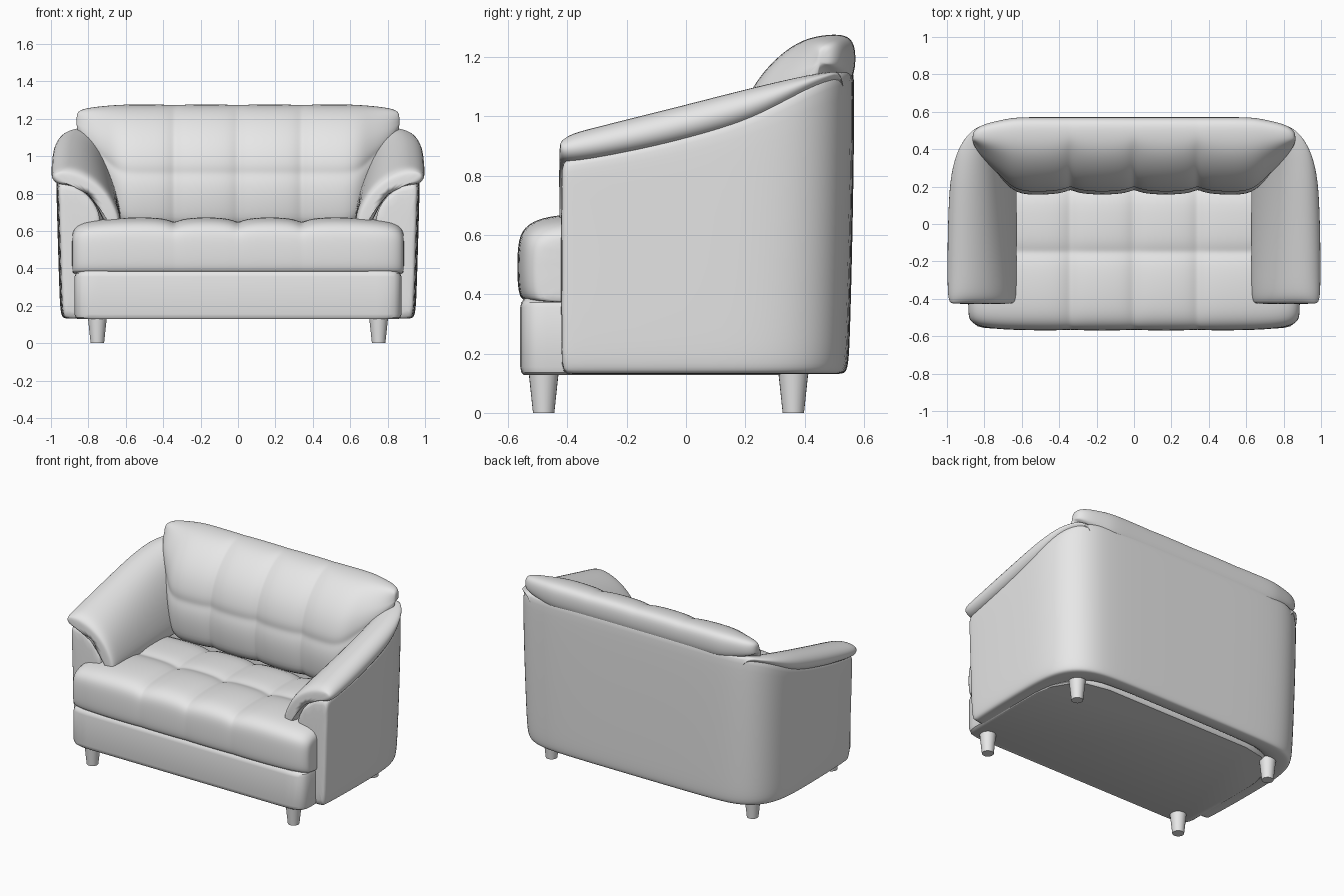
import bpy, bmesh
from mathutils import Vector

cube = bpy.data.objects.get("Cube")
if cube:
    bpy.data.objects.remove(cube, do_unlink=True)

leather = bpy.data.materials.new("grey_leather")
leather.use_nodes = True
GREY = (0.8, 0.8, 0.8, 1)
leather.diffuse_color = GREY
leather.node_tree.nodes["Principled BSDF"].inputs["Base Color"].default_value = GREY


def loft(name, rings, levels=2):
    """Skin closed rings into one capped solid, optionally subdivided."""
    bm = bmesh.new()
    loops = [[bm.verts.new(p) for p in ring] for ring in rings]
    for a, b in zip(loops, loops[1:]):
        for i in range(len(a)):
            j = (i + 1) % len(a)
            bm.faces.new((a[i], a[j], b[j], b[i]))
    bm.faces.new(loops[0])
    bm.faces.new(loops[-1])
    bmesh.ops.recalc_face_normals(bm, faces=bm.faces)
    mesh = bpy.data.meshes.new(name)
    bm.to_mesh(mesh)
    bm.free()
    obj = bpy.data.objects.new(name, mesh)
    bpy.context.collection.objects.link(obj)
    finish(obj, levels)


def finish(obj, levels=0):
    obj.data.materials.append(leather)
    if levels:
        obj.data.polygons.foreach_set("use_smooth", [True] * len(obj.data.polygons))
        sub = obj.modifiers.new("Subdivision", "SUBSURF")
        sub.levels = sub.render_levels = levels
    else:
        bpy.ops.object.select_all(action="DESELECT")
        obj.select_set(True)
        bpy.context.view_layer.objects.active = obj
        bpy.ops.object.shade_smooth_by_angle(angle=0.6)


def interp(table, v):
    """Piecewise linear lookup in a list of (key, value)."""
    for (a, p), (b, q) in zip(table, table[1:]):
        if v <= b:
            return p + (q - p) * max(0, v - a) / (b - a)
    return table[-1][1]


# Rise of the arm crest, and height of the seam under the arm, front to back
RISE = [(-0.43, -0.05), (-0.38, -0.02), (-0.3, -0.005), (0, 0.07),
        (0.2, 0.122), (0.4, 0.168), (0.57, 0.19)]
SEAM = [(-0.43, 0.835), (-0.2, 0.872), (0, 0.915), (0.2, 0.975),
        (0.35, 1.05), (0.46, 1.12), (0.57, 1.145)]

# Outer shell: a thick wall running round the sides and back
half = [(0.955, -0.422), (0.963, -0.41), (0.972, -0.2), (0.975, 0.1), (0.97, 0.27),
        (0.942, 0.4), (0.875, 0.495), (0.775, 0.547), (0.64, 0.566), (0.3, 0.569)]
plan = half + [(0, 0.569)] + [(-x, y) for x, y in reversed(half)]
rings = []
for x, y in plan:
    outer = Vector((x, y, 0))
    inner = Vector((x * 0.76, -0.42 + (y + 0.42) * 0.8, 0))
    top = interp(SEAM, y) + 0.02
    wall = [(0.25, 0.13), (0.15, 0.135), (0.1, 0.17), (0.075, 0.3), (0.025, 0.7), (0, top - 0.03),
            (0.03, top), (0.4, top - 0.01), (0.8, 0.77), (0.95, 0.7), (1, 0.62), (1, 0.13)]
    rings.append([outer.lerp(inner, t) + Vector((0, 0, z)) for t, z in wall])
loft("outer_shell", rings)

# Seat base: rounded plinth between the shell walls
side = [(0.74, -0.559), (0.8, -0.556), (0.835, -0.547), (0.858, -0.53), (0.87, -0.505),
        (0.874, -0.47), (0.874, 0.1), (0.85, 0.22), (0.79, 0.32), (0.7, 0.39), (0.55, 0.42)]
outline = side + [(-x, y) for x, y in reversed(side)]
rings = [[(x * s, y * s, z) for x, y in outline]
         for z, s in ((0.128, 0.98), (0.136, 0.993), (0.155, 1), (0.355, 1), (0.372, 0.994), (0.385, 0.975))]
loft("seat_base", rings, 0)


def tufted_stations(ends):
    """Positions across the width as (x, end inset, seam depth)."""
    inner = []
    for seam in (-0.34, 0, 0.34):
        inner += [(seam - 0.035, 0, 0.004), (seam, 0, 0.03), (seam + 0.035, 0, 0.004)]
    for mid in (-0.51, -0.17, 0.17, 0.51):
        inner.append((mid, 0, -0.005))
    inner += [(s * x, d, 0) for x, d in ends for s in (-1, 1)]
    return sorted(inner)


# Seat cushion: tufted channels with a cross crease
seat = [(-0.53, 0.37), (-0.56, 0.382), (-0.569, 0.44), (-0.569, 0.55), (-0.557, 0.615),
        (-0.505, 0.652), (-0.42, 0.667), (-0.3, 0.672), (-0.19, 0.664), (-0.15, 0.642),
        (-0.11, 0.664), (0.05, 0.667), (0.25, 0.65), (0.25, 0.37)]
rings = []
for x, inset, seam in tufted_stations([(0.7, 0.004), (0.8, 0.015), (0.85, 0.03), (0.88, 0.055), (0.888, 0.09)]):
    rings.append([(x, y + (inset + 0.15 * seam) * (0.25 - y) / 0.82,
                   z - (inset + seam) * ((z - 0.37) / 0.3) ** 2) for y, z in seat])
loft("seat_cushion", rings)

# Back cushion: flares outward and rolls over the top of the shell
back = [(0.19, 0.6), (0.165, 0.7), (0.157, 0.8), (0.165, 0.87), (0.18, 0.91), (0.172, 0.95),
        (0.2, 1.05), (0.25, 1.135), (0.32, 1.21), (0.4, 1.262), (0.48, 1.277), (0.55, 1.275),
        (0.574, 1.23), (0.57, 1.14), (0.54, 1.1), (0.45, 1.08), (0.4, 0.6)]
rings = []
for x, inset, seam in tufted_stations([(0.63, 0), (0.7, 0.25), (0.77, 0.49), (0.82, 0.69), (0.85, 0.86), (0.864, 0.97)]):
    s = 1 - inset
    ring = []
    for y, z in back:
        dy, dz = y - 0.45, z - 1.18
        ring.append((x, 0.45 + dy * (s if dy < 0 else s ** 0.4) + (seam if dy < 0 else 0),
                     1.18 + dz * (s if dz < 0 else s ** 0.22) - (seam * 0.1 if dz > 0 else 0)))
    rings.append(ring)
loft("back_cushion", rings)

# Arm pads: crescent section draped over the shell, as
# (x, z, share of crest rise, share of seam rise)
crescent = [(0.615, 0.62, 0, 0), (0.635, 0.72, 0.25, 0), (0.688, 0.835, 0.62, 0), (0.77, 0.925, 0.95, 0),
            (0.87, 0.972, 1, 0), (0.955, 0.97, 1, 0), (1.008, 0.915, 0.5, 0.5), (0.985, 0.845, 0, 1),
            (0.9, 0.848, 0, 0.9), (0.81, 0.805, 0, 0.6), (0.745, 0.715, 0, 0.3), (0.712, 0.62, 0, 0)]
# Slices along the arm: (y, width factor, thinning)
slices = [(-0.428, 0.97, 0.6), (-0.42, 0.985, 0.25), (-0.39, 1, 0.06), (-0.3, 1, 0), (-0.1, 1, 0),
          (0.1, 0.985, 0), (0.22, 0.965, 0), (0.32, 0.92, 0), (0.41, 0.84, 0), (0.49, 0.7, 0),
          (0.54, 0.5, 0.1)]
for label, sign in (("left", 1), ("right", -1)):
    rings = []
    for y, width, thin in slices:
        crest, seam = interp(RISE, y), interp(SEAM, y) - 0.845
        ring = [Vector((sign * (0.615 + (x - 0.615) * width), y, z + crest * c + seam * e))
                for x, z, c, e in crescent]
        rings.append([p.lerp((p + q) / 2, thin) for p, q in zip(ring, reversed(ring))])
    loft(label + "_arm_pad", rings)

# Tapered legs
for label, sign in (("left", 1), ("right", -1)):
    for end, y in (("front", -0.48), ("back", 0.362)):
        bpy.ops.mesh.primitive_cone_add(vertices=24, radius1=0.036, radius2=0.051, depth=0.14,
                                        location=(sign * 0.752, y, 0.07))
        leg = bpy.context.object
        leg.name = end + "_" + label + "_leg"
        finish(leg)
